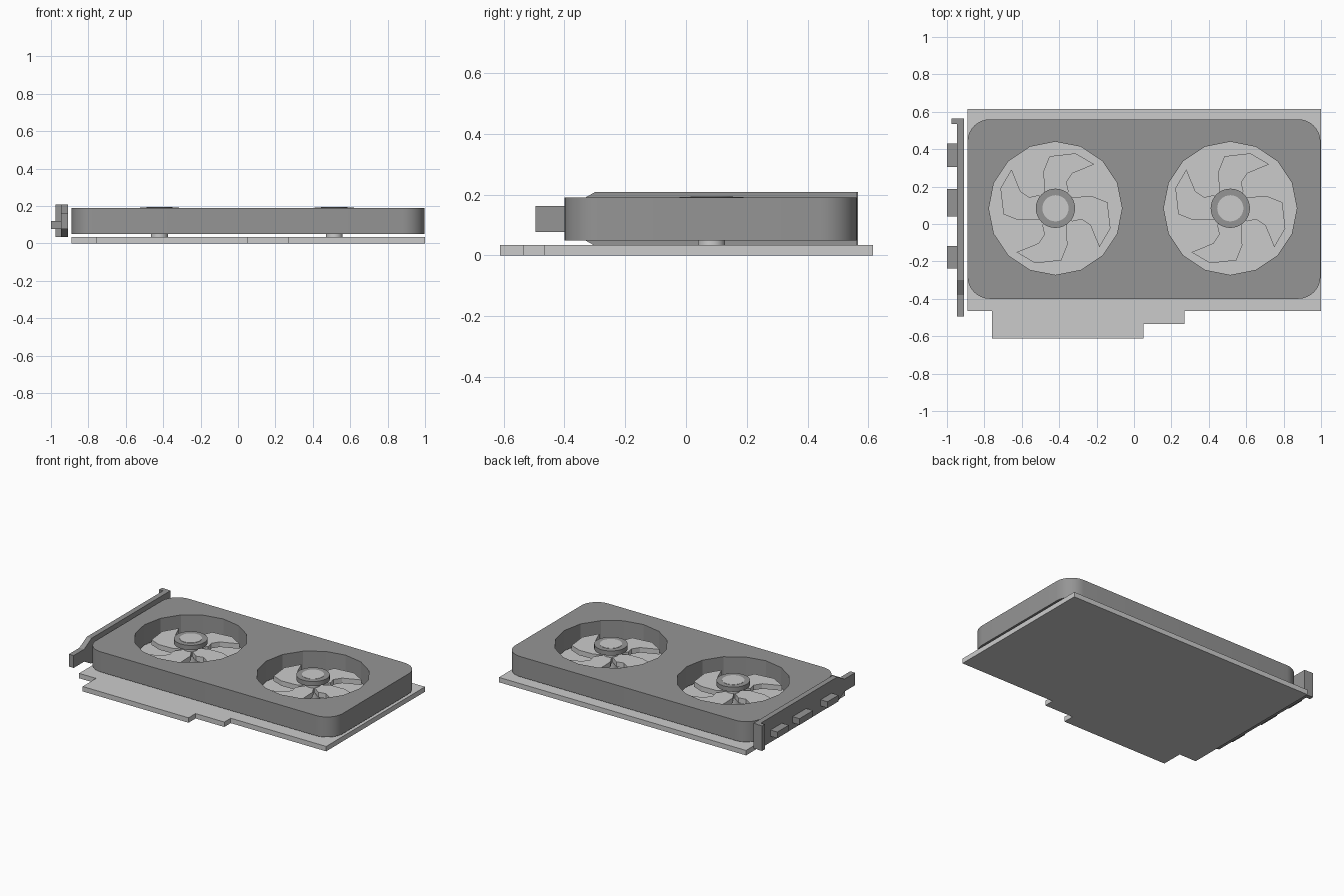
import bpy, bmesh
from math import sin, cos, pi
from mathutils import Matrix, Vector

if "Cube" in bpy.data.objects:
    bpy.data.objects.remove(bpy.data.objects["Cube"])

dark = bpy.data.materials.new("dark_grey")
dark.diffuse_color = (0.3, 0.3, 0.3, 1)
dark.use_nodes = True
dark.node_tree.nodes["Principled BSDF"].inputs["Base Color"].default_value = dark.diffuse_color


def add_prism(bm, pts, lo, hi, matrix=Matrix()):
    """Extrude an outline in local XY from lo to hi along local Z."""
    verts = [bm.verts.new(matrix @ Vector((x, y, lo))) for x, y in pts]
    face = bm.faces.new(verts)
    new = bmesh.ops.extrude_face_region(bm, geom=[face])["geom"]
    shift = matrix.to_3x3() @ Vector((0, 0, hi - lo))
    bmesh.ops.translate(bm, vec=shift,
                        verts=[g for g in new if isinstance(g, bmesh.types.BMVert)])


def make(name, prisms, mat=None):
    bm = bmesh.new()
    for p in prisms:
        add_prism(bm, *p)
    bmesh.ops.recalc_face_normals(bm, faces=bm.faces)
    mesh = bpy.data.meshes.new(name)
    bm.to_mesh(mesh)
    bm.free()
    ob = bpy.data.objects.new(name, mesh)
    bpy.context.collection.objects.link(ob)
    if mat:
        mesh.materials.append(mat)
    return ob


def ring(r, n, cx=0, cy=0):
    return [(cx + r * cos(2 * pi * i / n), cy + r * sin(2 * pi * i / n)) for i in range(n)]


def rect(x0, x1, y0, y1):
    return [(x0, y0), (x1, y0), (x1, y1), (x0, y1)]


def rounded(x0, x1, y0, y1, r, seg=8):
    pts = []
    for k, (cx, cy) in enumerate(rect(x0 + r, x1 - r, y0 + r, y1 - r)):
        for i in range(seg + 1):
            a = pi + k * pi / 2 + i * pi / 2 / seg
            pts.append((cx + r * cos(a), cy + r * sin(a)))
    return pts


def smooth(ob, deg=20):
    bpy.ops.object.select_all(action='DESELECT')
    ob.select_set(True)
    bpy.context.view_layer.objects.active = ob
    bpy.ops.object.shade_smooth_by_angle(angle=deg * pi / 180)


# Circuit board with stepped edge connector
board = [(-0.89, 0.615), (-0.89, -0.465), (-0.76, -0.465), (-0.76, -0.612),
         (0.05, -0.612), (0.05, -0.535), (0.27, -0.535), (0.27, -0.465),
         (1.0, -0.465), (1.0, 0.615)]
make("circuit_board", [(board, 0, 0.034)])

# Cooler shroud with two sixteen-sided fan openings
FANS = [(-0.42, 0.084), (0.515, 0.084)]
shroud = make("cooler_shroud", [(rounded(-0.89, 0.997, -0.4, 0.56, 0.12), 0.05, 0.19)], dark)
smooth(shroud)
cutter = make("fan_opening_cutter", [(ring(0.356, 16, *c), -0.1, 0.4) for c in FANS], dark)
cutter.hide_render = True
cutter.hide_set(True)
cut = shroud.modifiers.new("openings", 'BOOLEAN')
cut.operation = 'DIFFERENCE'
cut.solver = 'EXACT'
cut.object = cutter

# Fans: four swept blades, shaft, cap and cap disc
blade = [(0.02, 0.02), (0.07, 0.09), (0.059, 0.139), (0.091, 0.187), (0.208, 0.235),
         (0.107, 0.294), (-0.032, 0.278), (-0.064, 0.198), (-0.06, 0.09), (-0.02, 0.02)]
for side, (cx, cy) in zip(("left", "right"), FANS):
    at = Matrix.Translation((cx, cy, 0))
    make(side + "_fan_blades",
         [(blade, 0.085, 0.12, at @ Matrix.Rotation(k * pi / 2, 4, 'Z')) for k in range(4)])
    shaft = make(side + "_fan_shaft", [(ring(0.045, 24), 0.034, 0.165, at)])
    cap = make(side + "_fan_cap", [(ring(0.105, 32), 0.16, 0.192, at)], dark)
    disc = make(side + "_fan_cap_disc", [(ring(0.07, 32), 0.17, 0.194, at)])
    for ob in (shaft, cap, disc):
        smooth(ob)

# Mounting bracket: side profile in YZ, extruded along X
yz_to_x = Matrix(((0, 0, 1, 0), (1, 0, 0, 0), (0, 1, 0, 0), (0, 0, 0, 1)))
profile = [(0.563, 0.035), (0.563, 0.208), (-0.30, 0.208), (-0.38, 0.163),
           (-0.495, 0.163), (-0.495, 0.077), (-0.38, 0.077), (-0.305, 0.035)]
make("bracket_plate", [(profile, -0.947, -0.91, yz_to_x)], dark)
make("bracket_flange", [(rect(-0.977, -0.94, 0.535, 0.565), 0.035, 0.208)], dark)

# Display sockets on the bracket
make("display_sockets", [(rect(-1.0, -0.94, y, y + w), 0.077, 0.12)
                         for y, w in ((0.305, 0.125), (0.04, 0.148), (-0.238, 0.12))], dark)
